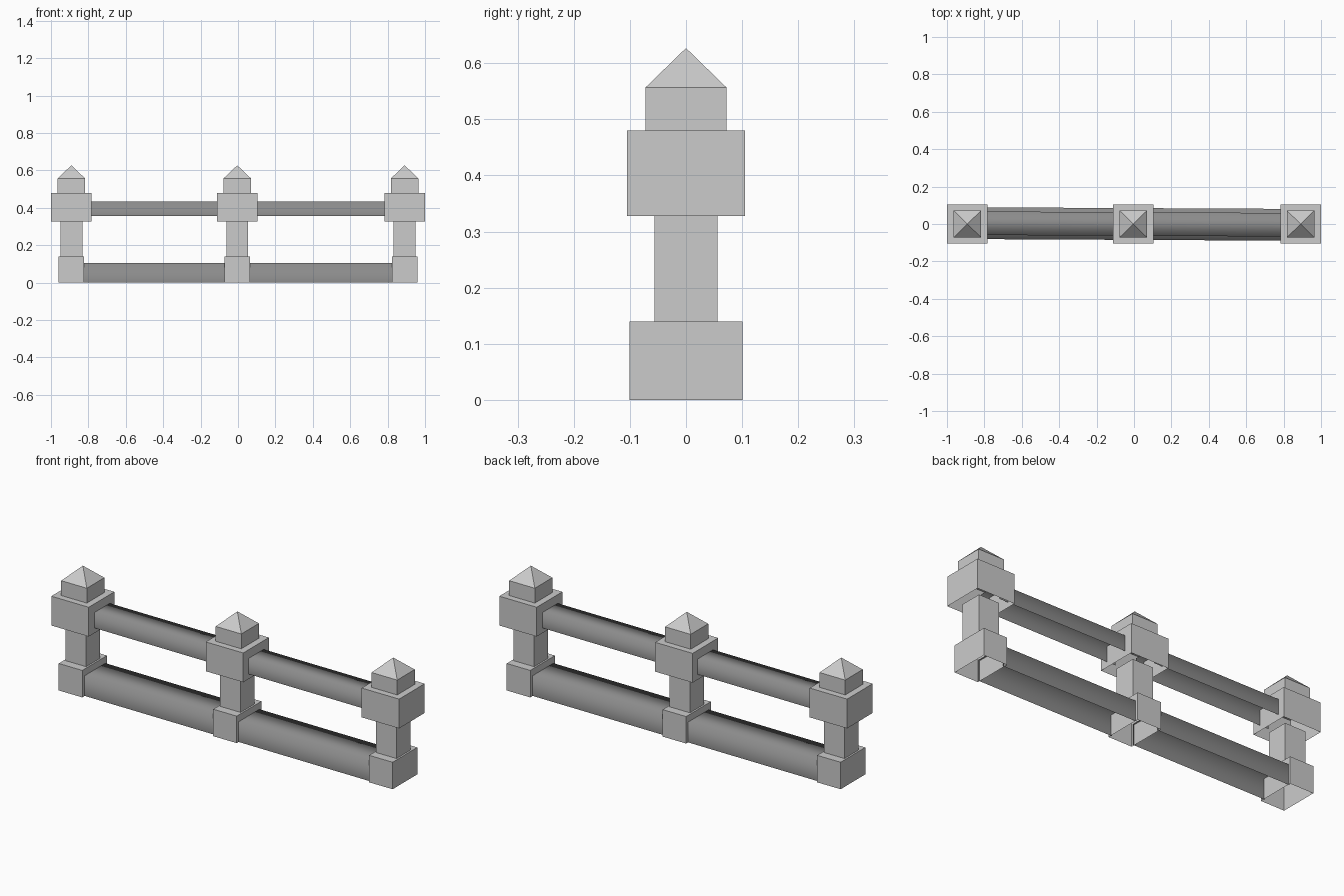
import bpy, bmesh

cube = bpy.data.objects.get("Cube")
if cube:
    bpy.data.objects.remove(cube, do_unlink=True)


def material(name, value):
    mat = bpy.data.materials.new(name)
    mat.use_nodes = True
    color = (value, value, value, 1)
    mat.diffuse_color = color
    mat.node_tree.nodes["Principled BSDF"].inputs["Base Color"].default_value = color
    return mat


light_stone = material("light_grey_stone", 0.6)
dark_stone = material("dark_grey_stone", 0.26)


def open_box(x0, x1, depth, z0, z1):
    """Box without an underside."""
    bm = bmesh.new()
    bmesh.ops.create_cube(bm, size=1)
    for v in bm.verts:
        v.co = (x0 + (v.co.x + 0.5) * (x1 - x0), v.co.y * depth,
                z0 + (v.co.z + 0.5) * (z1 - z0))
    bm.normal_update()
    under = [f for f in bm.faces if f.normal.z < -0.5]
    bmesh.ops.delete(bm, geom=under, context="FACES_ONLY")
    return bm


def finish(name, bm, mat):
    mesh = bpy.data.meshes.new(name)
    bm.to_mesh(mesh)
    bm.free()
    mesh.materials.append(mat)
    bpy.context.collection.objects.link(bpy.data.objects.new(name, mesh))


def block(name, x, width, depth, z0, z1, apex=None):
    """Post section, with an optional pyramid roof."""
    bm = open_box(x - width / 2, x + width / 2, depth, z0, z1)
    if apex:
        roof = max(bm.faces, key=lambda f: f.calc_center_median().z)
        tip = bmesh.ops.poke(bm, faces=[roof])["verts"][0]
        tip.co.z = apex
    finish(name, bm, light_stone)


def rail(name, x0, x1, depth, z0, z1):
    """Soft-shaded channel, open below and at its ends, slightly skewed in plan."""
    bm = open_box(x0, x1, depth, z0, z1)
    ends = [f for f in bm.faces if abs(f.normal.x) > 0.5]
    bmesh.ops.delete(bm, geom=ends, context="FACES_ONLY")
    for v in bm.verts:
        v.co.y -= 0.005 * v.co.x
    for f in bm.faces:
        f.smooth = True
    finish(name, bm, dark_stone)


# Three posts: base, shaft, collar and pointed cap
posts = {"right": -0.891, "middle": -0.004, "left": 0.891}
for side, x in posts.items():
    block(side + "_post_base", x, 0.135, 0.202, 0, 0.14)
    block(side + "_post_shaft", x, 0.117, 0.113, 0.14, 0.335)
    block(side + "_post_collar", x, 0.215, 0.21, 0.328, 0.48)
    block(side + "_post_cap", x, 0.147, 0.144, 0.48, 0.557, apex=0.627)

# Two spans of upper and lower rails between the posts
xs = list(posts.values())
for span, x0, x1 in (("right", xs[0], xs[1]), ("left", xs[1], xs[2])):
    rail(span + "_lower_rail", x0 + 0.06, x1 - 0.06, 0.17, 0, 0.105)
    rail(span + "_upper_rail", x0 + 0.06, x1 - 0.06, 0.126, 0.355, 0.435)
